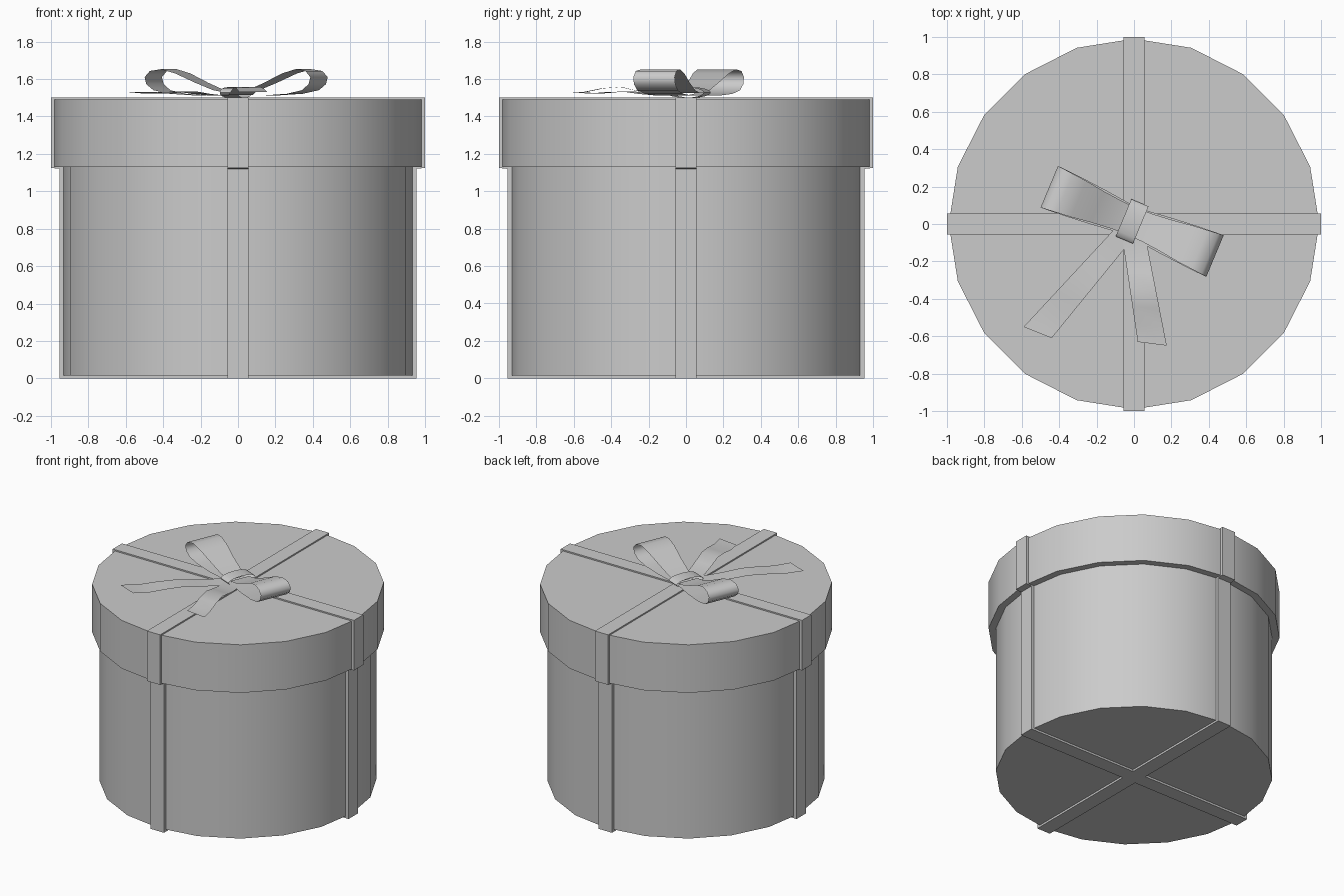
import bpy, math
from mathutils import Matrix, Vector

if "Cube" in bpy.data.objects:
    bpy.data.objects.remove(bpy.data.objects["Cube"])


def make_object(name, verts, faces, angle=40):
    mesh = bpy.data.meshes.new(name)
    mesh.from_pydata(verts, [], faces)
    mesh.update()
    ob = bpy.data.objects.new(name, mesh)
    bpy.context.collection.objects.link(ob)
    bpy.ops.object.select_all(action='DESELECT')
    ob.select_set(True)
    bpy.context.view_layer.objects.active = ob
    bpy.ops.object.shade_smooth_by_angle(angle=math.radians(angle))
    return ob


def drum(name, r, z0, z1):
    bpy.ops.mesh.primitive_cylinder_add(vertices=20, radius=r, depth=z1 - z0,
                                        location=(0, 0, (z0 + z1) / 2))
    ob = bpy.context.object
    ob.name = name
    ob.rotation_euler.z = math.radians(90)
    bpy.ops.object.shade_smooth_by_angle(angle=math.radians(40))


def sheet(name, left, right, matrix=Matrix()):
    """Strip of quads between two edge paths."""
    n = len(left)
    verts = [matrix @ Vector(p) for p in left + right]
    faces = [(i, n + i, n + i + 1, i + 1) for i in range(n - 1)]
    return make_object(name, verts, faces, 60)


# Box body and overhanging lid
drum("box_body", 0.94, 0.015, 1.14)
drum("box_lid", 0.99, 1.13, 1.49)

# Two crossing ribbons wrapped around the box
half = [(0.955, 0), (0.955, 1.12), (1.0, 1.125), (1.0, 1.5)]
half_in = [(0.93, 0.017), (0.93, 1.14), (0.975, 1.14), (0.975, 1.488)]
outer = half + [(-x, z) for x, z in reversed(half)]
inner = half_in + [(-x, z) for x, z in reversed(half_in)]
n = len(outer)
for name, turn in (("ribbon_across", 0), ("ribbon_front_back", 90)):
    verts = [(x, y, z) for prof in (outer, inner) for y in (-0.055, 0.055) for x, z in prof]
    faces = []
    for i in range(n):
        j = (i + 1) % n
        faces += [(i, n + i, n + j, j),
                  (i, j, 2 * n + j, 2 * n + i),
                  (n + i, 3 * n + i, 3 * n + j, n + j)]
    ob = make_object(name, verts, faces, 30)
    ob.rotation_euler.z = math.radians(turn)

# Bow loops: distance from knot, height, half width
loop = [(0.02, 1.525, .075), (0.10, 1.54, .08), (0.20, 1.58, .09), (0.31, 1.63, .105),
        (0.39, 1.652, .112), (0.45, 1.643, .118), (0.48, 1.61, .12), (0.47, 1.572, .12),
        (0.43, 1.54, .118), (0.34, 1.521, .112), (0.2, 1.512, .1), (0.02, 1.512, .08)]
base = Matrix.Translation((-0.01, 0.014, 0))
for name, deg in (("bow_loop_right", -22.7), ("bow_loop_left", 157.3)):
    sheet(name, [(s, w, z) for s, z, w in loop], [(s, -w, z) for s, z, w in loop],
          base @ Matrix.Rotation(math.radians(deg), 4, 'Z'))

# Knot wrapped around the middle of the bow
ring = []
for i in range(17):
    a = 2 * math.pi * i / 16
    ring.append((0.108 * math.cos(a), 1.528 + 0.028 * math.sin(a)))
sheet("bow_knot", [(0.05, y, z) for y, z in ring], [(-0.05, y, z) for y, z in ring],
      base @ Matrix.Rotation(math.radians(-22.7), 4, 'Z'))

# Wavy ribbon tails
wave_left = [1.515, 1.512, 1.52, 1.533, 1.53, 1.522, 1.53]
wave_right = [1.515, 1.515, 1.535, 1.558, 1.55, 1.53, 1.53]


def tail(name, a0, a1, b0, b1, wave):
    def edge(p, q):
        m = len(wave) - 1
        return [(p[0] + (q[0] - p[0]) * i / m, p[1] + (q[1] - p[1]) * i / m, z)
                for i, z in enumerate(wave)]
    sheet(name, edge(a0, a1), edge(b0, b1))


tail("bow_tail_left", (-0.07, 0.01), (-0.59, -0.55), (0.0, -0.07), (-0.44, -0.61), wave_left)
tail("bow_tail_right", (-0.065, -0.06), (0.02, -0.63), (0.06, -0.06), (0.175, -0.65), wave_right)
